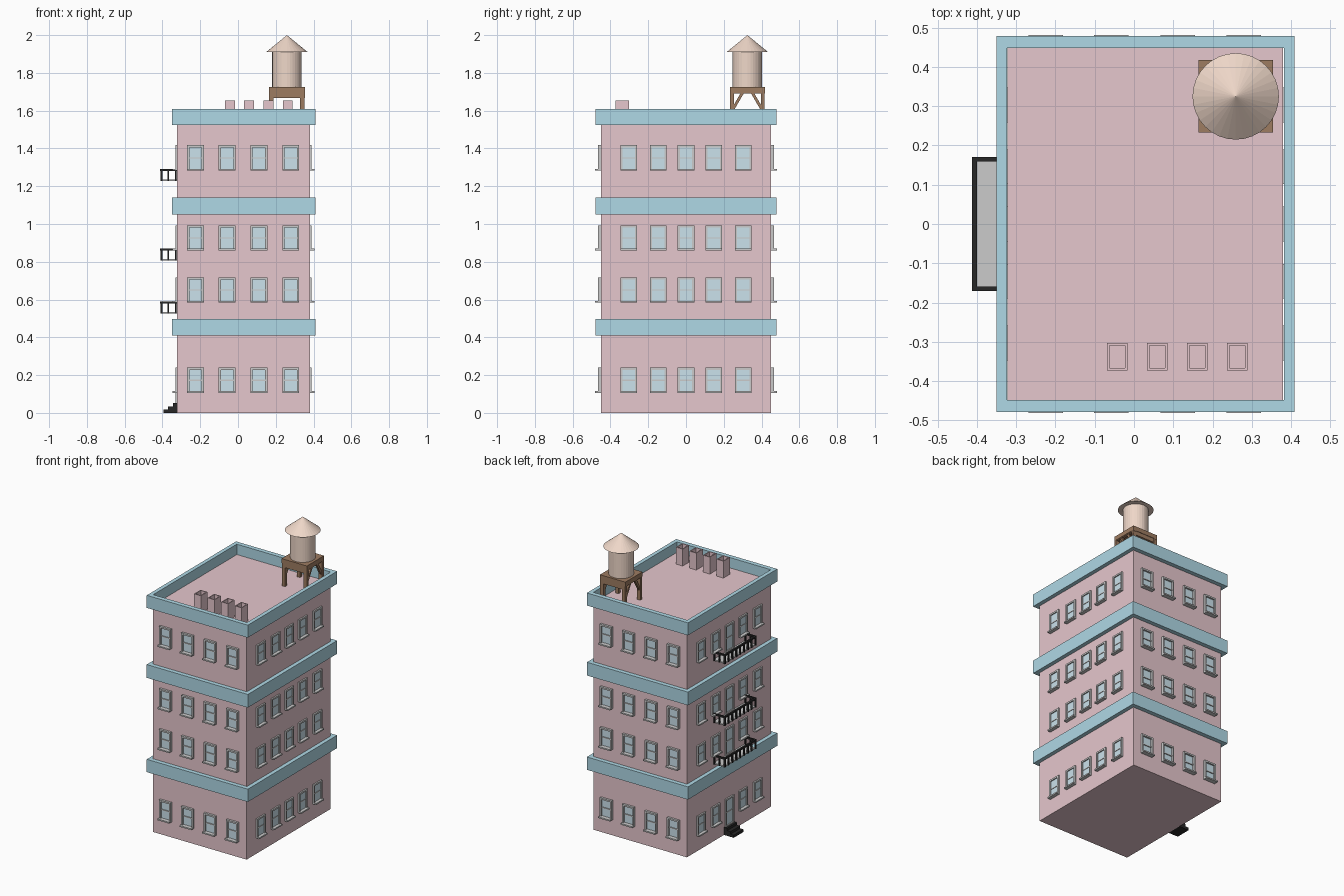
import bpy, bmesh, math
from mathutils import Vector, Matrix

if "Cube" in bpy.data.objects:
    bpy.data.objects.remove(bpy.data.objects["Cube"])


def material(name, r, g, b):
    m = bpy.data.materials.new(name)
    m.diffuse_color = (r, g, b, 1)
    m.use_nodes = True
    m.node_tree.nodes["Principled BSDF"].inputs["Base Color"].default_value = m.diffuse_color
    return m


PINK = material("pink_brick", 0.79, 0.57, 0.61)
BLUE = material("blue_trim", 0.43, 0.69, 0.79)
GLASS = material("pale_glass", 0.60, 0.76, 0.84)
BLACK = material("black_iron", 0.02, 0.02, 0.02)
TAN = material("tan_wood", 0.86, 0.68, 0.58)
BROWN = material("brown_timber", 0.34, 0.20, 0.12)


def box(bm, x0, x1, y0, y1, z0, z1):
    m = Matrix.Translation(((x0 + x1) / 2, (y0 + y1) / 2, (z0 + z1) / 2))
    m = m @ Matrix.Diagonal((abs(x1 - x0), abs(y1 - y0), abs(z1 - z0), 1))
    bmesh.ops.create_cube(bm, size=1, matrix=m)


def strut(bm, a, b, w):
    a, b = Vector(a), Vector(b)
    d = b - a
    m = Matrix.Translation((a + b) / 2) @ d.to_track_quat('Z', 'Y').to_matrix().to_4x4()
    bmesh.ops.create_cube(bm, size=1, matrix=m @ Matrix.Diagonal((w, w, d.length, 1)))


def frustum(bm, cx, cy, r0, r1, z0, z1, n=32):
    bmesh.ops.create_cone(bm, cap_ends=True, segments=n, radius1=r0, radius2=r1,
                          depth=z1 - z0, matrix=Matrix.Translation((cx, cy, (z0 + z1) / 2)))


def tube(bm, x0, x1, y0, y1, z0, z1, tx, ty):
    """Rectangular ring, open through the middle."""
    loops = []
    for ix, iy, z in ((0, 0, z0), (0, 0, z1), (tx, ty, z1), (tx, ty, z0)):
        loops.append([bm.verts.new(p) for p in (
            (x0 + ix, y0 + iy, z), (x1 - ix, y0 + iy, z),
            (x1 - ix, y1 - iy, z), (x0 + ix, y1 - iy, z))])
    for k in range(4):
        a, b = loops[k], loops[(k + 1) % 4]
        for i in range(4):
            j = (i + 1) % 4
            bm.faces.new((a[i], a[j], b[j], b[i]))


def finish(bm, name, mat=None):
    bmesh.ops.recalc_face_normals(bm, faces=bm.faces)
    me = bpy.data.meshes.new(name)
    bm.to_mesh(me)
    bm.free()
    if mat:
        me.materials.append(mat)
    ob = bpy.data.objects.new(name, me)
    bpy.context.collection.objects.link(ob)
    return ob


# Main block; its top is the sunken roof
X0, X1, Y0, Y1, ROOF = -0.322, 0.38, -0.45, 0.45, 1.54
bm = bmesh.new()
box(bm, X0, X1, Y0, Y1, 0, ROOF)
finish(bm, "building_block", PINK)

# Blue cornices; the highest one forms the parapet
for name, z0, z1 in (("lower_cornice", 0.41, 0.497), ("middle_cornice", 1.05, 1.14),
                     ("roof_parapet", 1.525, 1.61)):
    bm = bmesh.new()
    tube(bm, -0.35, 0.409, -0.479, 0.479, z0, z1, 0.027, 0.031)
    finish(bm, name, BLUE)

# Each wall: (axis of outward normal, sign, wall plane, frame depth, sill depth)
WALLS = {"front": ('y', -1, Y0, 0.015, 0.031), "back": ('y', 1, Y1, 0.015, 0.031),
         "right": ('x', 1, X1, 0.010, 0.024), "left": ('x', -1, X0, 0.010, 0.024)}


def wall_box(bm, wall, u0, u1, d0, d1, z0, z1):
    axis, s, p, _, _ = WALLS[wall]
    if axis == 'y':
        box(bm, u0, u1, p + s * d0, p + s * d1, z0, z1)
    else:
        box(bm, p + s * d0, p + s * d1, u0, u1, z0, z1)


def opening(frames, glass, wall, u, z0, z1, sill=True):
    """Raised surround, pane, meeting rail and optional sill."""
    fd, sd = WALLS[wall][3:]
    h, t = 0.044, 0.011
    for s in (-1, 1):
        wall_box(frames, wall, u + s * h, u + s * (h - t), -0.005, fd, z0, z1)
    wall_box(frames, wall, u - h, u + h, -0.005, fd, z1 - t, z1)
    wall_box(frames, wall, u - h, u + h, -0.005, sd if sill else fd, z0, z0 + 0.009)
    mid = (z0 + z1) / 2
    wall_box(frames, wall, u - h + t, u + h - t, -0.005, fd * 0.6, mid - 0.003, mid + 0.003)
    wall_box(glass, wall, u - h + t, u + h - t, -0.005, 0.003, z0 + 0.009, z1 - t)


# Windows and doors
ROWS = ((0.106, 0.239), (0.584, 0.717), (0.860, 0.993), (1.283, 1.417))
FLOORS = (0.05, 0.535, 0.815, 1.235)
SHORT = (-0.225, -0.058, 0.111, 0.279)
LONG = (-0.303, -0.146, 0, 0.146, 0.303)
for wall in WALLS:
    frames, glass = bmesh.new(), bmesh.new()
    for (z0, z1), floor in zip(ROWS, FLOORS):
        for u in (SHORT if wall in ("front", "back") else LONG):
            door = wall == "left" and u == 0
            opening(frames, glass, wall, u, floor if door else z0, z1, not door)
    finish(frames, wall + "_window_frames")
    finish(glass, wall + "_window_glass", GLASS)

# Balconies on the left wall: slab plus iron railing
BX, BY = -0.41, 0.17
for i, z in enumerate((0.525, 0.807, 1.227), 1):
    bm = bmesh.new()
    box(bm, BX + 0.004, X0, -BY + 0.004, BY - 0.004, z, z + 0.008)
    finish(bm, f"balcony_floor_{i}")
    bm = bmesh.new()
    top = z + 0.064
    box(bm, BX - 0.002, BX + 0.010, -BY, BY, top - 0.011, top)
    for s in (-1, 1):
        box(bm, BX, X0, s * BY, s * (BY - 0.011), top - 0.011, top)
        for x in (BX + 0.042, X0 - 0.008):
            box(bm, x - 0.004, x + 0.004, s * BY, s * (BY - 0.009), z, top)
    for k in range(9):
        y = -BY + 0.005 + k * (2 * BY - 0.01) / 8
        box(bm, BX - 0.001, BX + 0.009, y - 0.005, y + 0.005, z, top)
    finish(bm, f"balcony_railing_{i}", BLACK)

# Entrance steps
bm = bmesh.new()
for x, z in ((-0.395, 0.018), (-0.370, 0.035), (-0.345, 0.052)):
    box(bm, x, X0, -0.052, 0.052, 0, z)
finish(bm, "entrance_steps", BLACK)

# Hollow chimneys
for i in range(4):
    x = -0.043 + i * 0.102
    bm = bmesh.new()
    tube(bm, x - 0.026, x + 0.026, -0.373, -0.303, ROOF, 1.655, 0.006, 0.006)
    finish(bm, f"chimney_{i + 1}", PINK)

# Water tower stand
CX, CY, HX, HY = 0.259, 0.325, 0.095, 0.092
bm = bmesh.new()
box(bm, CX - HX, CX + HX, CY - HY, CY + HY, 1.695, 1.725)
for sx in (-1, 1):
    for sy in (-1, 1):
        x, y = CX + sx * (HX - 0.013), CY + sy * (HY - 0.011)
        box(bm, x - 0.012, x + 0.012, y - 0.010, y + 0.010, ROOF, 1.70)
        strut(bm, (x, y, 1.60), (x, CY + sy * 0.02, 1.705), 0.015)
    box(bm, CX + sx * HX * 0.97, CX + sx * (HX - 0.022), CY - HY, CY + HY, 1.69, 1.70)
    yb = CY + sx * (HY - 0.011)
    box(bm, CX - HX, CX + HX, yb - 0.008, yb + 0.008, 1.668, 1.70)
finish(bm, "water_tower_stand", BROWN)

# Tank and conical roof
bm = bmesh.new()
frustum(bm, CX, CY, 0.078, 0.078, 1.722, 1.912)
finish(bm, "water_tank", TAN)
bm = bmesh.new()
frustum(bm, CX, CY, 0.11, 0, 1.91, 2.0)
finish(bm, "water_tank_roof", TAN)
